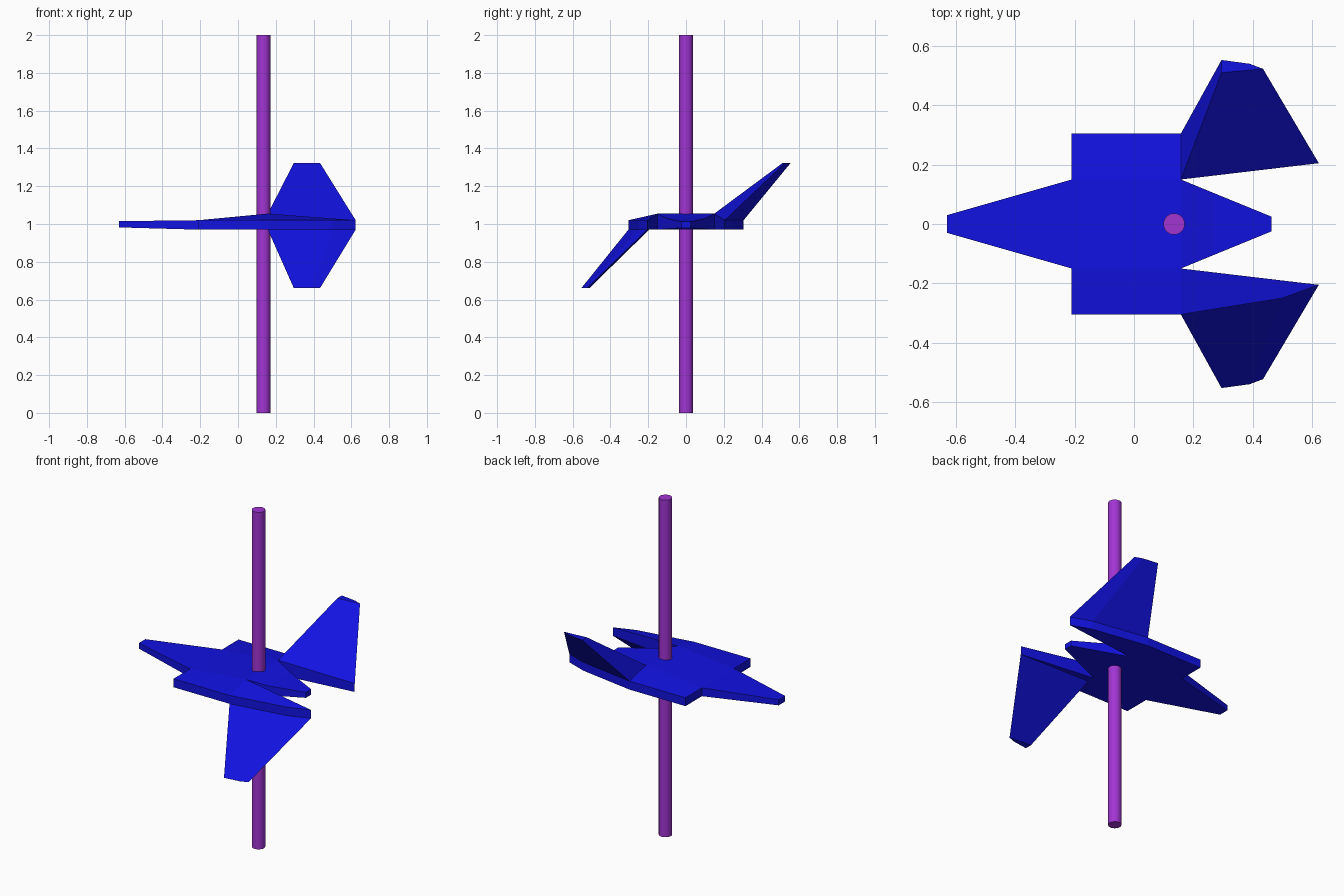
import bpy, bmesh

if "Cube" in bpy.data.objects:
    bpy.data.objects.remove(bpy.data.objects["Cube"])


def material(name, rgb):
    m = bpy.data.materials.new(name)
    m.diffuse_color = (*rgb, 1)
    m.use_nodes = True
    m.node_tree.nodes["Principled BSDF"].inputs["Base Color"].default_value = m.diffuse_color
    return m


blue = material("blue", (0.006, 0.006, 0.76))
purple = material("purple", (0.36, 0.035, 0.65))


def loft(name, loop_a, loop_b, cap_a=True, cap_b=True):
    """Join two matching point loops with flat faces, optionally capped."""
    bm = bmesh.new()
    a = [bm.verts.new(p) for p in loop_a]
    b = [bm.verts.new(p) for p in loop_b]
    n = len(a)
    for i in range(n):
        j = (i + 1) % n
        bm.faces.new((a[i], a[j], b[j], b[i]))
    # both caps help the normals; unwanted ones are removed afterwards
    ca, cb = bm.faces.new(a[::-1]), bm.faces.new(b)
    bmesh.ops.recalc_face_normals(bm, faces=bm.faces[:])
    drop = [f for f, keep in ((ca, cap_a), (cb, cap_b)) if not keep]
    if drop:
        bmesh.ops.delete(bm, geom=drop, context='FACES_ONLY')
    me = bpy.data.meshes.new(name)
    bm.to_mesh(me)
    bm.free()
    ob = bpy.data.objects.new(name, me)
    bpy.context.collection.objects.link(ob)
    me.materials.append(blue)
    return ob


def rect(x, w, z0, z1):
    return [(x, -w, z0), (x, w, z0), (x, w, z1), (x, -w, z1)]


def hull(x, ridge):
    return [(x, -.305, .97), (x, .305, .97), (x, .305, 1.02),
            (x, .15, ridge), (x, -.15, ridge), (x, -.305, 1.02)]


# Fuselage: nose, wide centre block, tapering tail
loft("nose", rect(-.63, .03, .982, 1.015), rect(-.21, .15, .97, 1.02), cap_b=False)
loft("centre_body", hull(-.21, 1.02), hull(.158, 1.055))
loft("tail_front", rect(.158, .15, .97, 1.055), rect(.27, .104, .974, 1.03), False, False)
loft("tail_rear", rect(.27, .104, .974, 1.03), rect(.463, .025, .98, 1.012), cap_a=False)

# Rear side slabs; one wing rises from the +y slab, one drops from the -y slab
base = [(.158, .15), (.158, .305), (.5, .25), (.623, .205)]
tip = [(.295, .51), (.295, .553), (.39, .54), (.435, .523)]
for s, side in ((1, "upper"), (-1, "lower")):
    low = [(x, s * y, .97) for x, y in base]
    top = [(x, s * y, 1.055 if i == 0 else 1.02) for i, (x, y) in enumerate(base)]
    loft(side + "_wing_root", low, top, cap_a=s > 0, cap_b=s < 0)
    root = list(top if s > 0 else low)
    if s < 0:
        root[0] = (.158, -.195, .97)
    end = [(x, s * y, 1.322 if s > 0 else .662) for x, y in tip]
    loft(side + "_wing", root, end, cap_a=False)
    if s < 0:
        # underside of the lower slab
        loft("lower_wing_root_base", low, [(x, y, z + .002) for x, y, z in low], cap_b=False)

# Upright pole through the body
bpy.ops.mesh.primitive_cylinder_add(vertices=32, radius=.036, depth=2, location=(.135, 0, 1))
pole = bpy.context.object
pole.name = "pole"
pole.data.materials.append(purple)
bpy.ops.object.shade_smooth_by_angle()
